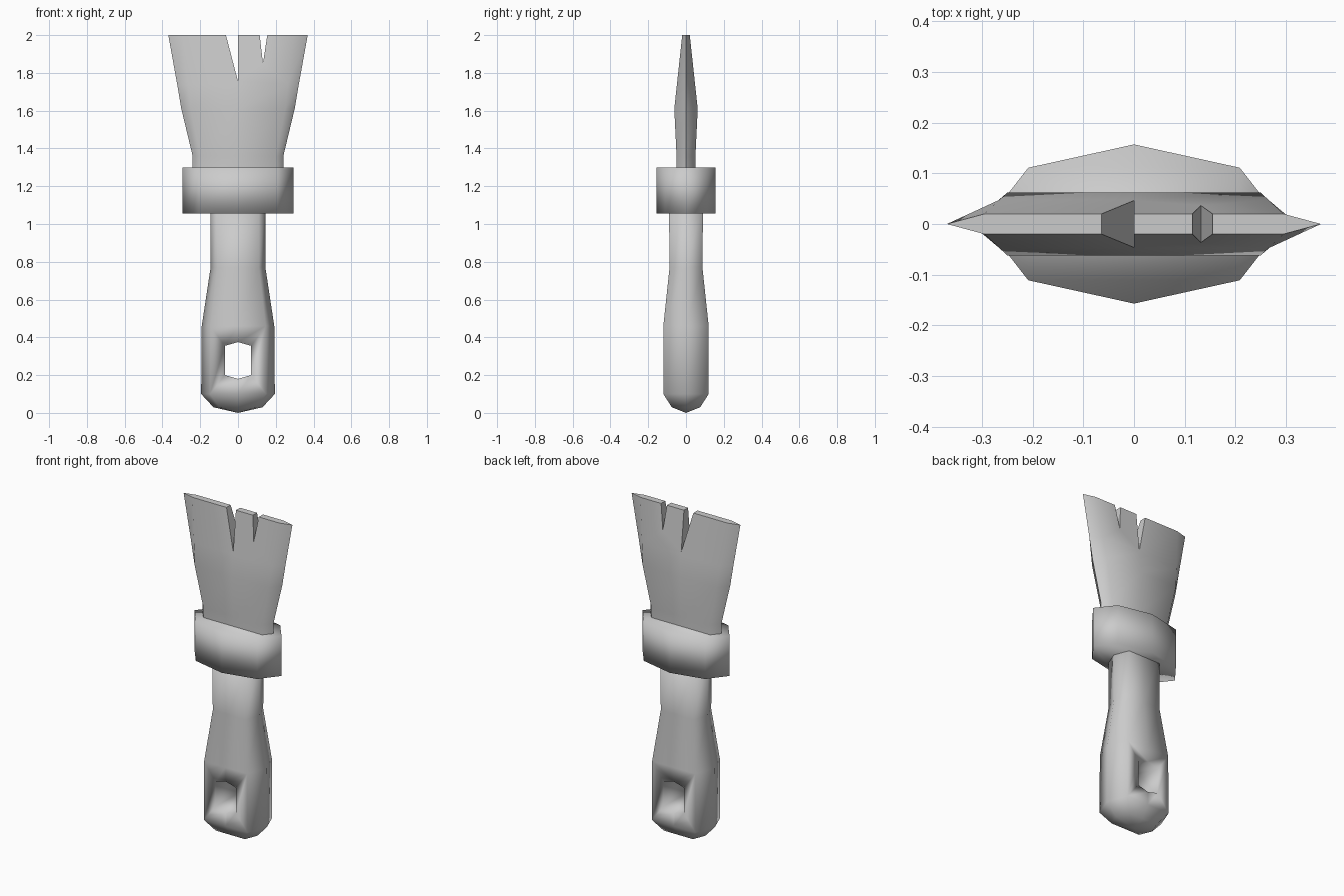
import bpy, bmesh, math

if "Cube" in bpy.data.objects:
    bpy.data.objects.remove(bpy.data.objects["Cube"])


def make_object(name, bm):
    bmesh.ops.recalc_face_normals(bm, faces=bm.faces)
    mesh = bpy.data.meshes.new(name)
    bm.to_mesh(mesh)
    bm.free()
    obj = bpy.data.objects.new(name, mesh)
    bpy.context.collection.objects.link(obj)
    return obj


def loft(name, rings, tip=None):
    """Skin a list of closed rings; close the start with a tip or a flat cap."""
    bm = bmesh.new()
    loops = [[bm.verts.new(p) for p in ring] for ring in rings]
    n = len(loops[0])
    for a, b in zip(loops, loops[1:]):
        for i in range(n):
            j = (i + 1) % n
            bm.faces.new((a[i], a[j], b[j], b[i]))
    if tip:
        t = bm.verts.new(tip)
        for i in range(n):
            bm.faces.new((t, loops[0][(i + 1) % n], loops[0][i]))
    else:
        bm.faces.new(loops[0][::-1])
    bm.faces.new(loops[-1])
    return make_object(name, bm)


def octagon(z, w, d):
    return [(w * math.cos(i * math.pi / 4), d * math.sin(i * math.pi / 4), z) for i in range(8)]


def flat_section(z, w, k, d):
    """Eight-point section: flat front and back of half width k, pointed sides at w."""
    return [(w, 0, z), (k, d, z), (0, d, z), (-k, d, z),
            (-w, 0, z), (-k, -d, z), (0, -d, z), (k, -d, z)]


def cut_through(obj, outline):
    """Cut an x-z outline right through the object along y."""
    cutter = loft("cutter", [[(x, y, z) for x, z in outline] for y in (-0.4, 0.4)])
    cutter.hide_render = True
    mod = obj.modifiers.new("cut", 'BOOLEAN')
    mod.operation, mod.solver, mod.object = 'DIFFERENCE', 'EXACT', cutter
    bpy.context.view_layer.objects.active = obj
    bpy.ops.object.modifier_apply(modifier=mod.name)
    bpy.data.objects.remove(cutter)


# handle with a hanging hole
handle = loft("handle", [flat_section(z, w, 0.76 * w, d) for z, w, d in (
    (0.03, 0.13, 0.075), (0.10, 0.195, 0.12), (0.46, 0.192, 0.12),
    (0.77, 0.145, 0.087), (1.10, 0.145, 0.09))], tip=(0, 0, 0))
cut_through(handle, [(0, 0.18), (0.07, 0.20), (0.07, 0.355),
                     (0, 0.375), (-0.07, 0.355), (-0.07, 0.20)])

# ferrule band
ferrule = loft("ferrule", [octagon(z, 0.295, 0.157) for z in (1.055, 1.30)])

# bristles with two V-shaped splits
bristles = loft("bristles", [flat_section(*r) for r in (
    (1.25, 0.24, 0.20, 0.05), (1.36, 0.24, 0.20, 0.05),
    (1.61, 0.30, 0.25, 0.062), (1.74, 0.322, 0.265, 0.048),
    (2.00, 0.369, 0.295, 0.02))])
for left, right, bottom, depth in ((-0.064, 0.0, 0.0, 0.245), (0.115, 0.155, 0.132, 0.152)):
    k = (depth + 0.1) / depth
    cut_through(bristles, [(bottom, 2 - depth),
                           (bottom + (right - bottom) * k, 2.1),
                           (bottom + (left - bottom) * k, 2.1)])

# soft shading, keeping the bristle splits crisp
for group, angle in (((handle, ferrule), 180), ((bristles,), 75)):
    bpy.ops.object.select_all(action='DESELECT')
    for obj in group:
        obj.select_set(True)
    bpy.context.view_layer.objects.active = group[0]
    bpy.ops.object.shade_smooth_by_angle(angle=math.radians(angle))
